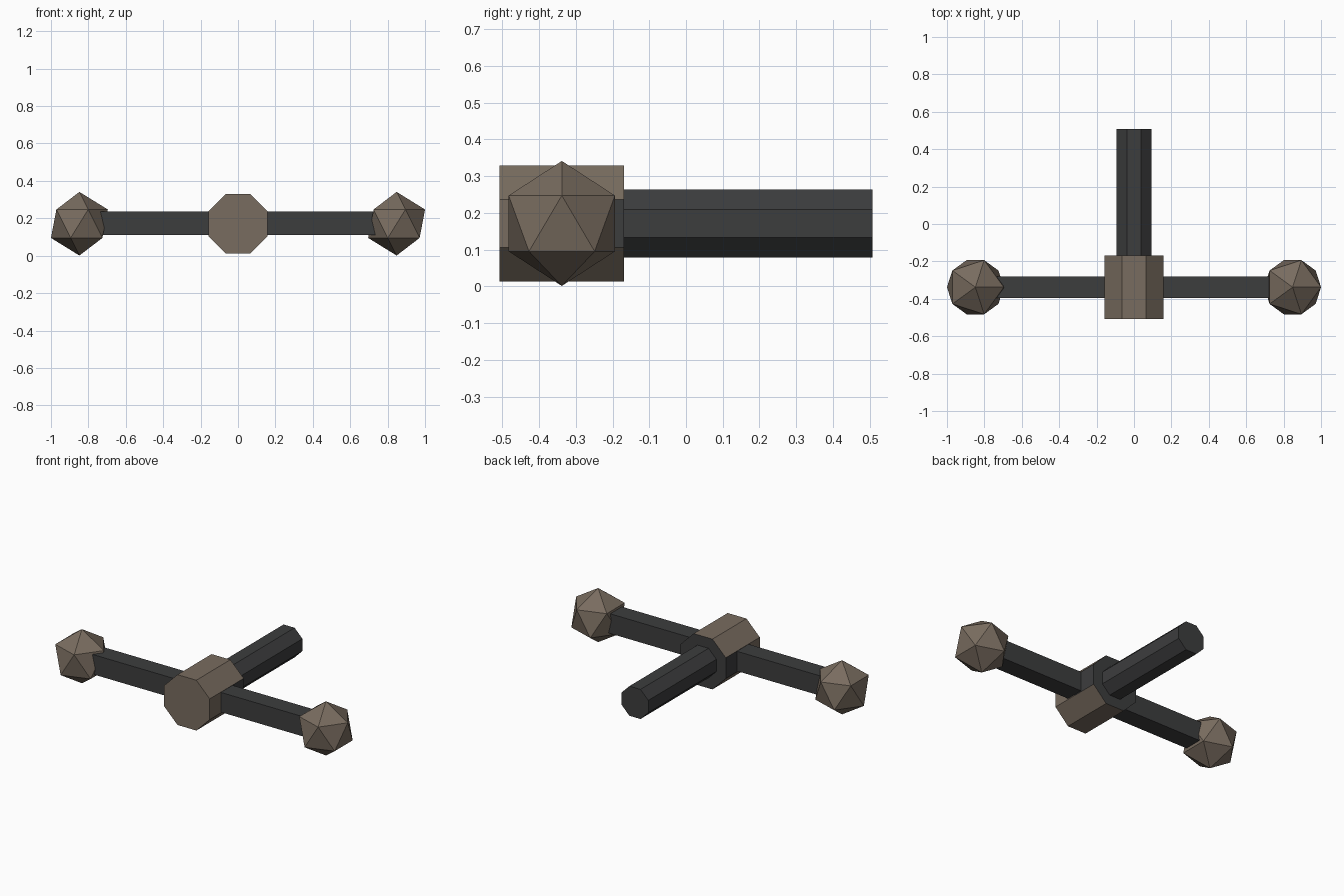
import bpy
import bmesh
from math import cos, pi, radians
from mathutils import Matrix, Vector

default = bpy.data.objects.get("Cube")
if default:
    bpy.data.objects.remove(default, do_unlink=True)

HEIGHT = 0.171       # shared centre height of every part
CROSS_Y = -0.338     # depth of the crossbar axis


def material(name, rgb):
    mat = bpy.data.materials.new(name)
    mat.use_nodes = True
    mat.diffuse_color = (*rgb, 1)
    bsdf = mat.node_tree.nodes["Principled BSDF"]
    bsdf.inputs["Base Color"].default_value = (*rgb, 1)
    bsdf.inputs["Roughness"].default_value = 0.8
    return mat


BROWN = material("taupe brown", (0.19, 0.15, 0.115))
DARK = material("charcoal", (0.046, 0.047, 0.048))


def finish(name, bm, *mats):
    mesh = bpy.data.meshes.new(name)
    bm.normal_update()
    bm.to_mesh(mesh)
    bm.free()
    for mat in mats:
        mesh.materials.append(mat)
    obj = bpy.data.objects.new(name, mesh)
    bpy.context.collection.objects.link(obj)
    return obj


def octagonal_prism(flat_radius, front, back):
    """Prism along y with flats facing up, down and sideways."""
    bm = bmesh.new()
    radius = flat_radius / cos(pi / 8)
    place = (Matrix.Translation((0, (front + back) / 2, HEIGHT))
             @ Matrix.Rotation(radians(90), 4, "X")
             @ Matrix.Rotation(pi / 8, 4, "Z"))
    bmesh.ops.create_cone(bm, cap_ends=True, segments=8, radius1=radius,
                          radius2=radius, depth=back - front, matrix=place)
    return bm


# Hub: brown, with a dark back and dark rear halves on its side flats
bm = octagonal_prism(0.158, -0.507, -0.169)
bmesh.ops.bisect_plane(bm, geom=bm.verts[:] + bm.edges[:] + bm.faces[:],
                       plane_co=(0, CROSS_Y, 0), plane_no=(0, 1, 0))
bm.normal_update()
for face in bm.faces:
    rear_side = abs(face.normal.x) > 0.9 and face.calc_center_median().y > CROSS_Y
    face.material_index = int(face.normal.y > 0.9 or rear_side)
finish("hub", bm, BROWN, DARK)

# Shaft running back from the hub
finish("shaft", octagonal_prism(0.093, -0.2, 0.507), DARK)

# Square arms and faceted end knobs
for side, label in ((1, "left"), (-1, "right")):
    bm = bmesh.new()
    size = Vector((0.68, 0.116, 0.124, 1))
    bmesh.ops.create_cube(bm, size=1, matrix=Matrix.Translation(
        (side * 0.44, CROSS_Y, HEIGHT + 0.002)) @ Matrix.Diagonal(size))
    finish(label + "_arm", bm, DARK)

    bm = bmesh.new()
    bmesh.ops.create_icosphere(bm, subdivisions=1, radius=0.17, matrix=Matrix.Translation(
        (side * 0.848, CROSS_Y, HEIGHT)))
    finish(label + "_knob", bm, BROWN)
